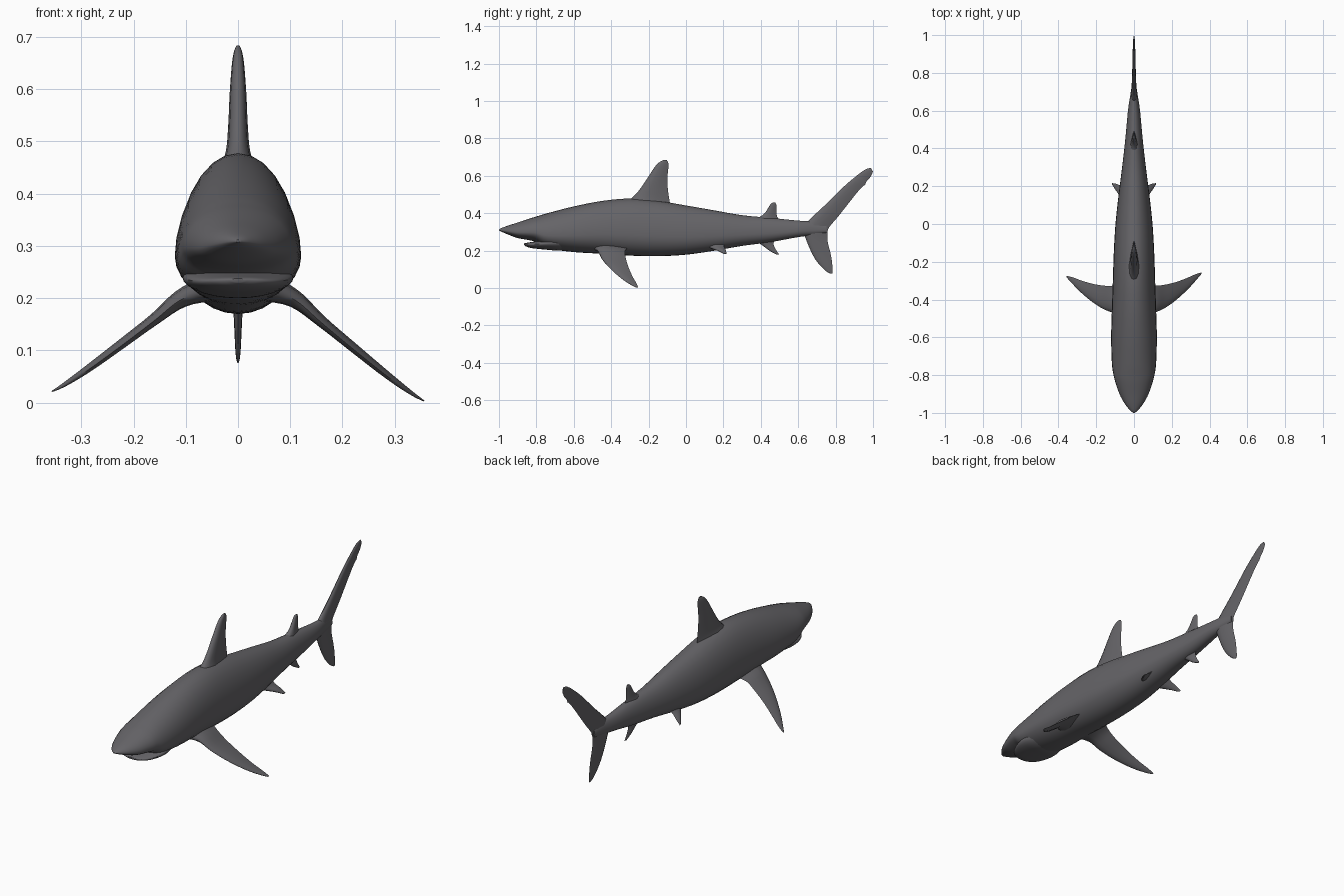
import bpy, bmesh, math
from mathutils import Vector

cube = bpy.data.objects.get("Cube")
if cube:
    bpy.data.objects.remove(cube, do_unlink=True)

skin = bpy.data.materials.new("slate grey skin")
skin.use_nodes = True
GREY = (0.13, 0.127, 0.137, 1)
skin.diffuse_color = GREY
bsdf = skin.node_tree.nodes["Principled BSDF"]
bsdf.inputs["Base Color"].default_value = GREY
bsdf.inputs["Roughness"].default_value = 0.7


def smooth_rows(rows, steps):
    """Catmull-Rom interpolation through rows of numbers."""
    out = []
    for i in range(len(rows) - 1):
        quad = [rows[max(i - 1, 0)], rows[i], rows[i + 1], rows[min(i + 2, len(rows) - 1)]]
        for s in range(steps):
            t = s / steps
            out.append([b + t / 2 * (c - a + t * (2*a - 5*b + 4*c - d + t * (3*(b - c) + d - a)))
                        for a, b, c, d in zip(*quad)])
    out.append(list(rows[-1]))
    return out


def loft(name, rings, angle=50):
    """Skin a list of closed rings and cap both ends."""
    bm = bmesh.new()
    loops = [[bm.verts.new(p) for p in ring] for ring in rings]
    n = len(loops[0])
    for a, b in zip(loops, loops[1:]):
        for i in range(n):
            j = (i + 1) % n
            bm.faces.new((a[i], a[j], b[j], b[i]))
    bm.faces.new(loops[0])
    bm.faces.new(loops[-1])
    bmesh.ops.recalc_face_normals(bm, faces=bm.faces)
    mesh = bpy.data.meshes.new(name)
    bm.to_mesh(mesh)
    bm.free()
    mesh.materials.append(skin)
    obj = bpy.data.objects.new(name, mesh)
    bpy.context.collection.objects.link(obj)
    bpy.ops.object.select_all(action='DESELECT')
    obj.select_set(True)
    bpy.context.view_layer.objects.active = obj
    bpy.ops.object.shade_smooth_by_angle(angle=math.radians(angle))
    return obj


def hull(name, stations, waist, sides=28):
    """Egg-shaped body; stations are (y, top, bottom, half width)."""
    rings = []
    for y, top, bot, w in smooth_rows(stations, 4):
        mid = bot + waist * (top - bot)
        ring = []
        for k in range(sides):
            a = 2 * math.pi * k / sides
            s = math.sin(a)
            ring.append((w * math.cos(a), y, mid + s * (top - mid if s > 0 else mid - bot)))
        rings.append(ring)
    return loft(name, rings)


# chord position and relative thickness of a fin section
FOIL = [(0, 0), (.04, .5), (.15, .85), (.35, 1), (.65, .65), (.88, .25)]


def fin(name, sections, normal, warp=lambda p: p):
    """Sections are (lead x, y, z, trail x, y, z, half thickness)."""
    normal = Vector(normal).normalized()
    rings = []
    for row in smooth_rows(sections, 4):
        lead, trail, thick = Vector(row[:3]), Vector(row[3:6]), row[6]
        upper = [lead.lerp(trail, t) + normal * h * thick for t, h in FOIL]
        lower = [lead.lerp(trail, t) - normal * h * thick for t, h in FOIL[1:]]
        rings.append([warp(p) for p in upper + [trail] + lower[::-1]])
    return loft(name, rings, 60)


def upright_fin(name, sections):
    """Centre-line fin; sections are (lead y, z, trail y, z, half thickness)."""
    return fin(name, [(0, a, b, 0, c, d, t) for a, b, c, d, t in sections], (1, 0, 0))


# Body with overhanging snout
hull("body", [
    (-1, .312, .307, .004), (-.985, .321, .3, .022), (-.95, .334, .285, .05),
    (-.9, .35, .267, .077), (-.84, .37, .256, .098), (-.8, .382, .245, .108),
    (-.74, .4, .212, .117), (-.6, .436, .192, .121), (-.45, .465, .183, .117),
    (-.3, .478, .173, .112), (-.15, .466, .17, .107), (0, .441, .178, .098),
    (.15, .415, .199, .082), (.3, .389, .225, .063), (.45, .375, .245, .046),
    (.6, .36, .272, .032), (.68, .355, .282, .02), (.75, .335, .295, .009)], .36)

# Lower jaw, leaving a mouth slit under the snout
hull("lower_jaw", [
    (-.866, .238, .23, .012), (-.855, .241, .222, .046), (-.83, .245, .214, .073),
    (-.79, .252, .209, .094), (-.74, .262, .204, .106), (-.68, .27, .2, .1),
    (-.6, .27, .21, .07)], .6)

# Fins on the centre line
upright_fin("dorsal_fin", [
    (-.34, .44, -.08, .42, .04), (-.285, .485, -.088, .465, .024),
    (-.245, .53, -.096, .52, .019), (-.2, .597, -.1, .58, .016),
    (-.165, .65, -.095, .635, .012), (-.14, .674, -.094, .665, .008),
    (-.12, .684, -.102, .683, .003)])
upright_fin("second_dorsal_fin", [
    (.35, .36, .51, .35, .022), (.41, .39, .488, .38, .014), (.438, .425, .483, .415, .01),
    (.452, .449, .484, .442, .007), (.465, .457, .478, .456, .003)])
upright_fin("anal_fin", [
    (.36, .255, .49, .275, .016), (.405, .23, .468, .24, .01),
    (.445, .2, .478, .21, .007), (.485, .178, .497, .18, .003)])
upright_fin("tail_fin", [
    (.768, .078, .783, .076, .002), (.74, .097, .784, .1, .005), (.69, .155, .776, .17, .008),
    (.645, .25, .757, .25, .013), (.63, .315, .757, .295, .017), (.655, .36, .766, .325, .015),
    (.74, .44, .82, .39, .011), (.845, .543, .913, .508, .008), (.9, .59, .948, .546, .007),
    (.925, .61, .956, .55, .006), (.94, .621, .967, .572, .006), (.965, .636, .985, .592, .005),
    (.988, .642, 1, .622, .002)])


# Paired fins; the right pectoral is swept slightly higher and further forward
def mirrored(p):
    return Vector((-p.x, p.y, p.z))


def right_swept(p):
    s = max(0, p.x - .1) / .255
    return Vector((-p.x, p.y - .018 * s, p.z + .018 * s))


PECTORAL = [
    (.06, -.5, .215, .06, -.3, .22, .028), (.11, -.47, .196, .11, -.325, .2, .017),
    (.16, -.447, .153, .16, -.322, .16, .011), (.22, -.405, .103, .22, -.308, .112, .009),
    (.285, -.346, .051, .28, -.286, .062, .007), (.33, -.296, .018, .328, -.265, .025, .004),
    (.355, -.267, .003, .357, -.257, .004, .001)]
PELVIC = [
    (.03, .09, .235, .04, .21, .25, .018), (.065, .135, .214, .065, .203, .225, .01),
    (.09, .17, .2, .092, .212, .205, .007), (.112, .203, .183, .117, .217, .183, .003)]

fin("left_pectoral_fin", PECTORAL, (.62, 0, .78))
fin("right_pectoral_fin", PECTORAL, (.62, 0, .78), right_swept)
fin("left_pelvic_fin", PELVIC, (.5, 0, .8))
fin("right_pelvic_fin", PELVIC, (.5, 0, .8), mirrored)
